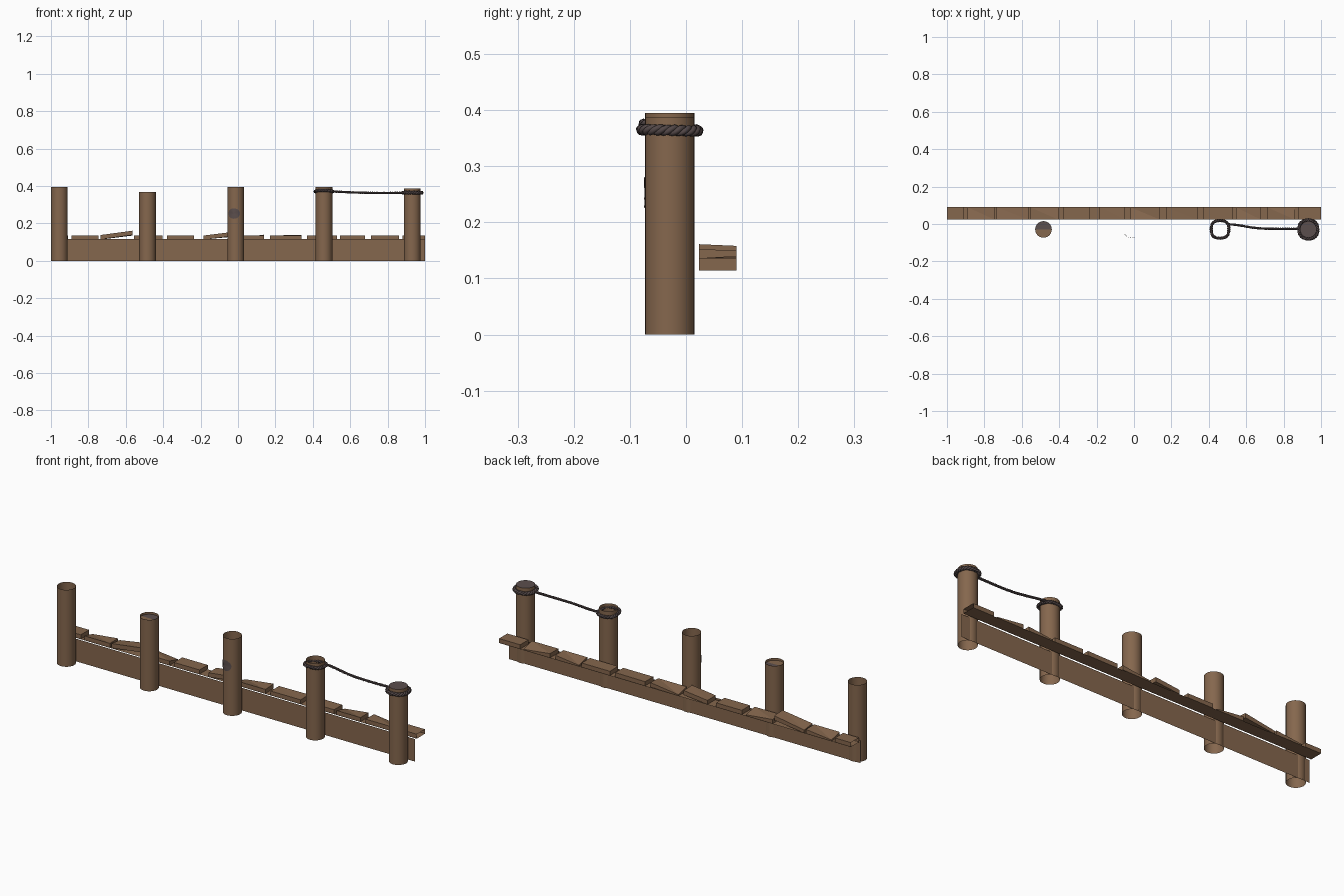
import bpy, bmesh, math
from mathutils import Vector

if "Cube" in bpy.data.objects:
    bpy.data.objects.remove(bpy.data.objects["Cube"])


def material(name, rgb):
    m = bpy.data.materials.new(name)
    m.diffuse_color = (*rgb, 1)
    m.use_nodes = True
    m.node_tree.nodes["Principled BSDF"].inputs["Base Color"].default_value = m.diffuse_color
    return m


WOOD = material("brown wood", (0.235, 0.135, 0.075))
DARK = material("dark grey brown", (0.105, 0.077, 0.074))
ROPE = material("dark rope", (0.085, 0.063, 0.063))
R, PY = 0.0445, -0.029          # post radius and row position


def add(name, verts, faces, *mats, smooth=False):
    me = bpy.data.meshes.new(name)
    me.from_pydata(verts, [], faces)
    for m in mats:
        me.materials.append(m)
    me.polygons.foreach_set("use_smooth", [smooth] * len(faces))
    ob = bpy.data.objects.new(name, me)
    bpy.context.collection.objects.link(ob)
    return ob


def circle(cx, z, r, n=24):
    return [(cx + r * math.cos(2 * math.pi * i / n),
             PY + r * math.sin(2 * math.pi * i / n), z) for i in range(n)]


# open tubular posts
def post(name, x, top, n=24):
    add(name, circle(x, 0, R) + circle(x, top, R),
        [(i, (i + 1) % n, n + (i + 1) % n, n + i) for i in range(n)], WOOD, smooth=True)


def cap(name, x, z, *mats, n=24):
    return add(name, circle(x, z, R) + [(x, PY, z)],
               [(i, (i + 1) % n, n) for i in range(n)], *mats)


POSTS = [(-0.955, 0.395), (-0.484, 0.367), (-0.012, 0.395), (0.46, 0.395), (0.932, 0.388)]
for i, (x, top) in enumerate(POSTS):
    post(f"post_{i + 1}", x, top)

# post tops: one half weathered, one fully dark
c = cap("post_2_top", -0.484, 0.355, WOOD, DARK)
for p in c.data.polygons:
    p.material_index = int(p.center.y > PY)
cap("post_5_top", 0.932, 0.388, DARK)

# dark knot wrapped on the front of the middle post
N = 20
kv, kf = [], []
for k in (0, 0.5, 1):
    for i in range(N):
        t = 2 * math.pi * i / N
        a = math.radians(-14 + 44 * k * math.cos(t))
        kv.append((-0.012 + (R + 0.001) * math.sin(a), PY - (R + 0.001) * math.cos(a),
                   0.253 + 0.028 * k * math.sin(t)))
for s in (0, N):
    kf += [(s + i, s + (i + 1) % N, s + N + (i + 1) % N, s + N + i) for i in range(N)]
add("post_3_knot", kv, kf, DARK, smooth=True)

# front fascia board and thin deck sheet
add("fascia_board", [(-1, 0.01, 0), (1, 0.01, 0), (1, 0.01, 0.116), (-1, 0.01, 0.116)],
    [(0, 1, 2, 3)], WOOD)
Y0, Y1, ZB, TH = 0.023, 0.09, 0.113, 0.023
add("deck_sheet", [(-1, Y0, ZB), (1, Y0, ZB), (1, Y1, ZB), (-1, Y1, ZB)], [(0, 1, 2, 3)], WOOD)


# loose planks: lifts are front-left, front-right, back-right, back-left
def plank(name, x0, x1, lifts):
    xy = [(x0, Y0), (x1, Y0), (x1, Y1), (x0, Y1)]
    top = [(x, y, ZB + TH + h) for (x, y), h in zip(xy, lifts)]
    bot = [(x, y, max(ZB + 0.001, z - TH)) for x, y, z in top]
    faces = [(3, 2, 1, 0), (0, 1, 5, 4), (2, 3, 7, 6)]
    # fold the top along the diagonal when it is warped
    faces += [(4, 5, 7), (5, 6, 7)]
    if x1 < 1:
        faces.append((1, 2, 6, 5))
    if x0 > -1:
        faces.append((3, 0, 4, 7))
    add(name, bot + top, faces, WOOD)


FLAT = (0, 0, 0, 0)
PLANKS = [
    (-1, -0.91, FLAT), (-0.89, -0.745, (0, 0, 0, -0.016)),
    (-0.735, -0.565, (0.002, 0.025, 0.022, -0.006)), (-0.555, -0.405, (0, 0, -0.016, 0)),
    (-0.38, -0.235, FLAT), (-0.185, -0.05, (-0.001, 0.016, 0.014, -0.001)),
    (-0.02, 0.14, (0, 0, 0.004, -0.016)), (0.17, 0.34, (0, 0, 0.002, 0)),
    (0.37, 0.53, FLAT), (0.545, 0.68, (0, 0, 0, -0.016)),
    (0.71, 0.86, (0, 0, -0.018, 0)), (0.88, 1, FLAT)]
for i, (a, b, l) in enumerate(PLANKS):
    plank(f"plank_{i + 1}", a, b, l)


# twisted three-strand rope along a roughly horizontal path
def rope(name, path, thick, turns, closed=False):
    cu = bpy.data.curves.new(name, 'CURVE')
    cu.dimensions = '3D'
    cu.bevel_depth = thick * 0.54
    cu.bevel_resolution = 1
    cu.use_fill_caps = True
    n = len(path)
    for s in range(3):
        sp = cu.splines.new('POLY')
        sp.points.add(n - 1)
        sp.use_cyclic_u = closed
        for i, p in enumerate(path):
            nxt = path[(i + 1) % n] if closed else path[min(i + 1, n - 1)]
            prv = path[i - 1] if closed else path[max(i - 1, 0)]
            side = (nxt - prv).cross(Vector((0, 0, 1))).normalized()
            a = 2 * math.pi * (turns * i / n + s / 3)
            q = p + thick * 0.5 * (side * math.cos(a) + Vector((0, 0, 1)) * math.sin(a))
            sp.points[i].co = (*q, 1)
    cu.materials.append(ROPE)
    ob = bpy.data.objects.new(name, cu)
    bpy.context.collection.objects.link(ob)
    bpy.context.view_layer.objects.active = ob
    ob.select_set(True)
    bpy.ops.object.convert(target='MESH')
    bpy.ops.object.shade_smooth()
    ob.select_set(False)


def ring(x, z, r, wob, zw):
    pts = []
    for i in range(96):
        t = 2 * math.pi * i / 96
        rr = r + wob * math.cos(4 * t + math.pi)
        pts.append(Vector((x + rr * math.cos(t), PY + rr * math.sin(t), z - zw * math.sin(t))))
    return pts


rope("rope_loop_4", ring(0.46, 0.371, 0.049, 0.002, 0.005), 0.0085, 8, True)
rope("rope_loop_5", ring(0.932, 0.364, 0.051, 0.001, 0.001), 0.010, 8, True)

# rope span leaving one loop and meeting the next
ENDS = []
for i in range(121):
    t = i / 120
    ENDS.append(Vector((0.507 + 0.375 * t, -0.026 + 0.024 * math.exp(-(t / 0.3) ** 2),
                        0.371 - 0.007 * t - 0.004 * math.sin(math.pi * t))))
rope("rope_span", ENDS, 0.0065, 13)
